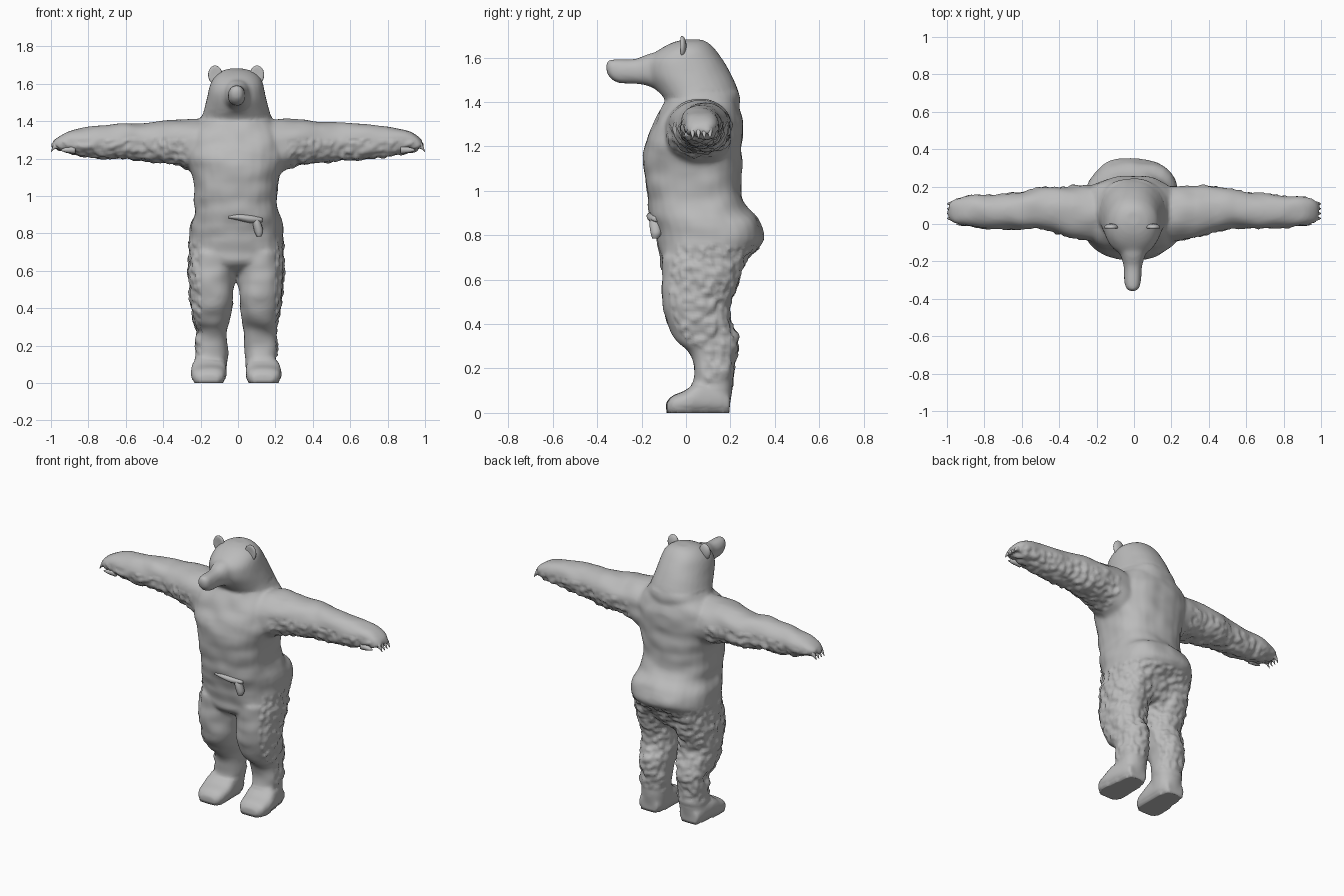
import bpy
import bmesh
import math
from mathutils import Vector, noise

if "Cube" in bpy.data.objects:
    bpy.data.objects.remove(bpy.data.objects["Cube"])

fur = bpy.data.materials.new("grey_fur")
fur.use_nodes = True
GREY = (0.5, 0.5, 0.5, 1)
fur.diffuse_color = GREY
fur.node_tree.nodes["Principled BSDF"].inputs["Base Color"].default_value = GREY

MID = -0.01   # the legs and head sit slightly off the centre line


def refine(stations, steps=4):
    """Smooth curve through the stations."""
    pts = [stations[0]] + list(stations) + [stations[-1]]
    out = []
    for a, b, c, d in zip(pts, pts[1:], pts[2:], pts[3:]):
        for k in range(steps):
            t = k / steps
            out.append([q + t / 2 * (r - p + t * (2*p - 5*q + 4*r - s + t * (3*q - p - 3*r + s)))
                        for p, q, r, s in zip(a, b, c, d)])
    return out + [list(stations[-1])]


def loft(bm, axis, stations, power=2.0, sides=28):
    """Rounded rings along an axis; a station is (position, low, high, low, high)."""
    order = {"x": (0, 1, 2), "y": (1, 0, 2), "z": (2, 0, 1)}[axis]
    rings = []
    for t, a0, a1, b0, b1 in refine(stations):
        ring = []
        for i in range(sides):
            ang = math.tau * i / sides
            co = [0, 0, 0]
            for slot, lo, hi, w in ((order[1], a0, a1, math.cos(ang)), (order[2], b0, b1, math.sin(ang))):
                co[slot] = (lo + hi) / 2 + (hi - lo) / 2 * math.copysign(abs(w) ** (2 / power), w)
            co[order[0]] = t
            ring.append(bm.verts.new(co))
        rings.append(ring)
    faces = [bm.faces.new(rings[0]), bm.faces.new(rings[-1])]
    for r0, r1 in zip(rings, rings[1:]):
        for i in range(sides):
            j = (i + 1) % sides
            faces.append(bm.faces.new((r0[i], r0[j], r1[j], r1[i])))
    bmesh.ops.recalc_face_normals(bm, faces=faces)


def finish(bm, name):
    mesh = bpy.data.meshes.new(name)
    bm.to_mesh(mesh)
    bm.free()
    mesh.materials.append(fur)
    mesh.shade_smooth()
    obj = bpy.data.objects.new(name, mesh)
    bpy.context.collection.objects.link(obj)
    return obj


def side_x(s, stations):
    """Place inner and outer x distances on the chosen side."""
    return [(t, MID + s * a, MID + s * b, c, d) for t, a, b, c, d in stations]


body = bmesh.new()

# Torso with heavy rump and broad shoulders
loft(body, "z", [
    (0.58, -.15, .13, -.02, .20), (0.64, -.25, .23, -.10, .24),
    (0.70, -.26, .24, -.115, .28), (0.78, -.26, .24, -.13, .35),
    (0.86, -.25, .235, -.15, .33), (0.92, -.23, .215, -.165, .28),
    (1.00, -.235, .21, -.175, .245), (1.10, -.24, .22, -.185, .25),
    (1.20, -.27, .25, -.185, .25), (1.30, -.28, .25, -.145, .255),
    (1.37, -.25, .22, -.11, .24), (1.42, -.17, .16, -.08, .22)], 2.5)

# Neck and head
loft(body, "z", [
    (1.32, -.18, .17, -.08, .23), (1.40, -.20, .185, -.09, .24),
    (1.46, -.18, .165, -.135, .23), (1.52, -.165, .15, -.168, .205),
    (1.58, -.152, .138, -.17, .17), (1.63, -.13, .12, -.125, .135),
    (1.665, -.09, .08, -.065, .10), (1.68, -.04, .03, -.01, .07)], 2.1)

# Muzzle
loft(body, "y", [
    (-.10, -.09, .08, 1.44, 1.63), (-.17, -.07, .058, 1.475, 1.612),
    (-.23, -.052, .04, 1.483, 1.592), (-.30, -.05, .036, 1.487, 1.59),
    (-.34, -.042, .028, 1.51, 1.588), (-.357, -.025, .01, 1.54, 1.578)], 2.3)

for s in (-1, 1):
    # Arm, flaring into the shoulder
    loft(body, "x", [(s * t, a, b, c, d) for t, a, b, c, d in (
        (.14, -.10, .20, 1.08, 1.40), (.24, -.09, .205, 1.13, 1.41),
        (.34, -.07, .20, 1.17, 1.405), (.50, -.025, .19, 1.185, 1.39),
        (.60, -.025, .17, 1.195, 1.39), (.70, -.025, .16, 1.2, 1.38),
        (.80, -.02, .155, 1.21, 1.37), (.90, -.005, .145, 1.23, 1.35),
        (.96, .005, .13, 1.247, 1.32), (.99, .035, .105, 1.255, 1.295))], 2.2)
    # Leg, with an overhang at the knee
    loft(body, "z", side_x(s, (
        (.03, .06, .22, .03, .195), (.10, .05, .215, .035, .205),
        (.20, .045, .218, .04, .215), (.285, .045, .213, .005, .235),
        (.33, .035, .228, -.04, .23), (.42, .02, .24, -.09, .20),
        (.50, .015, .245, -.105, .20), (.60, .005, .255, -.105, .24),
        (.70, .01, .25, -.105, .27))), 2.3)
    # Foot
    loft(body, "y", side_x(s, (
        (-.087, .09, .20, .005, .045), (-.06, .065, .23, -.005, .075),
        (.0, .053, .24, -.005, .10), (.06, .053, .235, -.005, .14),
        (.14, .06, .22, -.005, .12), (.195, .08, .205, 0, .08))), 2.8)

# Blend the limbs into one skin
rough = finish(body, "rough_body")
remesh = rough.modifiers.new("blend", "REMESH")
remesh.mode = "VOXEL"
remesh.voxel_size = 0.012
soften = rough.modifiers.new("soften", "SMOOTH")
soften.factor = 0.5
soften.iterations = 5
graph = bpy.context.evaluated_depsgraph_get()
skin = bmesh.new()
skin.from_mesh(rough.evaluated_get(graph).to_mesh())
bpy.data.objects.remove(rough)
skin.normal_update()

# Loose folds all over, shaggy tufts under the arms, down the thighs and calves
moves = []
for v in skin.verts:
    p, n = v.co, v.normal
    calm = 0.3 if p.z > 1.45 or p.z < 0.12 else 1.0
    amount = 0.002 + 0.009 * calm * noise.noise(Vector((p.x * 9, p.y * 9, p.z * 13)))
    under_arm = abs(p.x) > 0.27 and p.z > 1.1 and n.z < 0.1
    thigh = 0.15 < p.z < 0.75 and (n.y > 0.2 or abs(p.x) > 0.2)
    if under_arm or thigh:
        amount += 0.012 * noise.noise(p * 34)
    moves.append(n * amount)
for v, move in zip(skin.verts, moves):
    v.co += move
    if v.co.z < 0.012:
        v.co.z = 0
finish(skin, "bear_body")

for s, side in ((-1, "right"), (1, "left")):
    # Ear: a flattened, cupped disc
    ear = bmesh.new()
    bmesh.ops.create_uvsphere(ear, u_segments=20, v_segments=12, radius=1)
    for v in ear.verts:
        x, y, z = v.co
        dent = 0.014 * max(0, 1 - x * x - z * z) if y < 0 else 0
        v.co = (MID + s * 0.112 + 0.038 * x, -0.018 + 0.02 * y + dent, 1.648 + 0.05 * z)
    finish(ear, side + "_ear")

    # Claws curling down from the paw, and a short thumb claw
    claws = bmesh.new()
    for i in range(4):
        y = 0.03 + 0.026 * i
        loft(claws, "x", [(s * .94, y - .014, y + .014, 1.255, 1.305),
                          (s * .98, y - .011, y + .011, 1.25, 1.285),
                          (s * 1.0, y - .002, y + .002, 1.233, 1.24)], sides=10)
    loft(claws, "x", [(s * .87, -.01, .03, 1.225, 1.27), (s * .92, -.01, .02, 1.232, 1.26),
                      (s * .95, -.004, .006, 1.243, 1.248)], sides=10)
    finish(claws, side + "_claws")

# Knotted waist tie with a hanging end
tie = bmesh.new()
loft(tie, "x", [(-.05, -.165, -.13, .88, .895), (.0, -.178, -.12, .87, .905),
                (.07, -.172, -.11, .855, .90), (.13, -.15, -.10, .86, .885)], sides=14)
loft(tie, "z", [(.785, .10, .125, -.152, -.125), (.81, .088, .135, -.16, -.11),
                (.85, .08, .125, -.165, -.11), (.885, .08, .11, -.16, -.11)], sides=14)
finish(tie, "waist_tie")
